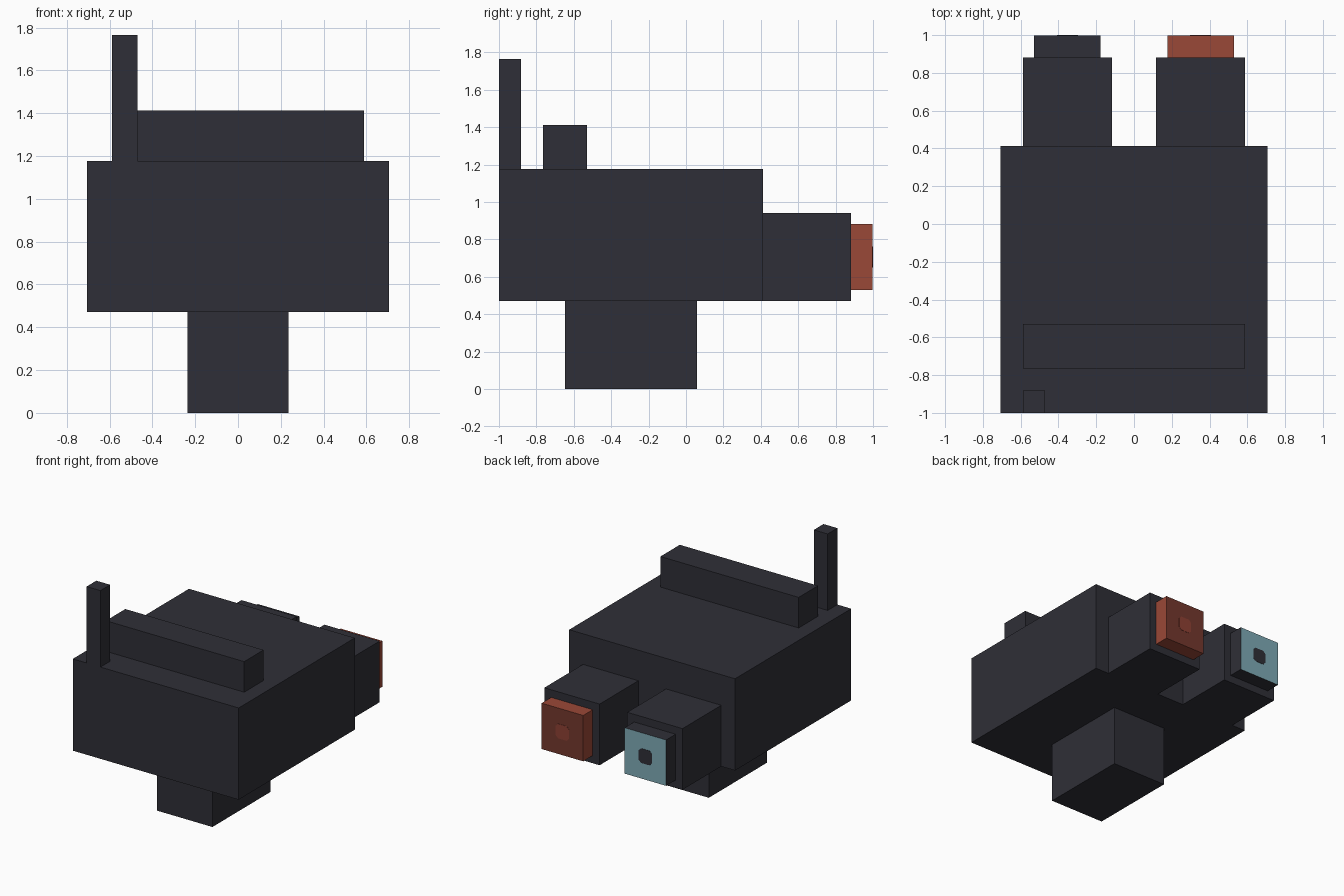
import bpy, bmesh
from mathutils import Matrix, Vector

if "Cube" in bpy.data.objects:
    bpy.data.objects.remove(bpy.data.objects["Cube"])

U = 2 / 17  # grid module of the blocky design


def material(name, rgb):
    m = bpy.data.materials.new(name)
    lin = [((c / 255 + 0.055) / 1.055) ** 2.4 for c in rgb]
    m.diffuse_color = (*lin, 1)
    m.use_nodes = True
    m.node_tree.nodes["Principled BSDF"].inputs["Base Color"].default_value = m.diffuse_color
    return m


charcoal = material("charcoal", (47, 47, 55))
rust = material("rust", (154, 72, 55))
dark_rust = material("dark_rust", (116, 56, 45))
pupil_red = material("pupil_red", (142, 64, 52))
pale_blue = material("pale_blue", (127, 171, 183))


def finish(name, bm, *mats):
    me = bpy.data.meshes.new(name)
    bm.normal_update()
    bm.to_mesh(me)
    bm.free()
    for m in mats:
        me.materials.append(m)
    ob = bpy.data.objects.new(name, me)
    bpy.context.collection.objects.link(ob)
    return ob


def box(name, lo, hi, mat, back=None):
    """Box between two corners; the back face may have its own colour."""
    lo, hi = Vector(lo), Vector(hi)
    bm = bmesh.new()
    bmesh.ops.create_cube(bm, size=1, matrix=Matrix.Translation((lo + hi) / 2)
                          @ Matrix.Diagonal((*(hi - lo), 1)))
    bm.normal_update()
    if back:
        for f in bm.faces:
            f.material_index = int(f.normal.y > 0.9)
    return finish(name, bm, mat, *([back] if back else []))


def pupil(name, cx, cz, mat, r=0.056, cut=0.02, y0=0.994, y1=1.0):
    """Thin square plate with clipped corners, facing back."""
    k = r - cut
    ring = [(r, k), (k, r), (-k, r), (-r, k), (-r, -k), (-k, -r), (k, -r), (r, -k)]
    bm = bmesh.new()
    face = bm.faces.new([bm.verts.new((cx + x, y0, cz + z)) for x, z in ring])
    ext = bmesh.ops.extrude_face_region(bm, geom=[face])["geom"]
    bmesh.ops.translate(bm, vec=(0, y1 - y0, 0),
                        verts=[v for v in ext if isinstance(v, bmesh.types.BMVert)])
    bmesh.ops.recalc_face_normals(bm, faces=bm.faces)
    return finish(name, bm, mat)


# Main housing, neck, top bar and antenna
box("body", (-6*U, -1, 4*U), (6*U, -1 + 12*U, 10*U), charcoal)
box("neck", (-2*U, -1 + 3*U, 0), (2*U, -1 + 9*U, 4*U), charcoal)
box("top_bar", (-5*U, -1 + 2*U, 10*U), (5*U, -1 + 4*U, 12*U), charcoal)
box("antenna", (-5*U, -1, 10*U), (-4*U, -1 + U, 15*U), charcoal)

# Two eye barrels with lenses and pupils
for side, sx, rim, glass, dot in (("left", -1, charcoal, pale_blue, charcoal),
                                  ("right", 1, rust, dark_rust, pupil_red)):
    cx = 3 * U * sx
    box(side + "_eye_barrel", (cx - 2*U, 1 - 5*U, 4*U), (cx + 2*U, 1 - U, 8*U), charcoal)
    box(side + "_lens", (cx - 1.5*U, 1 - U, 4.5*U), (cx + 1.5*U, 0.998, 7.5*U), rim, glass)
    pupil(side + "_pupil", cx, 6*U, dot)
